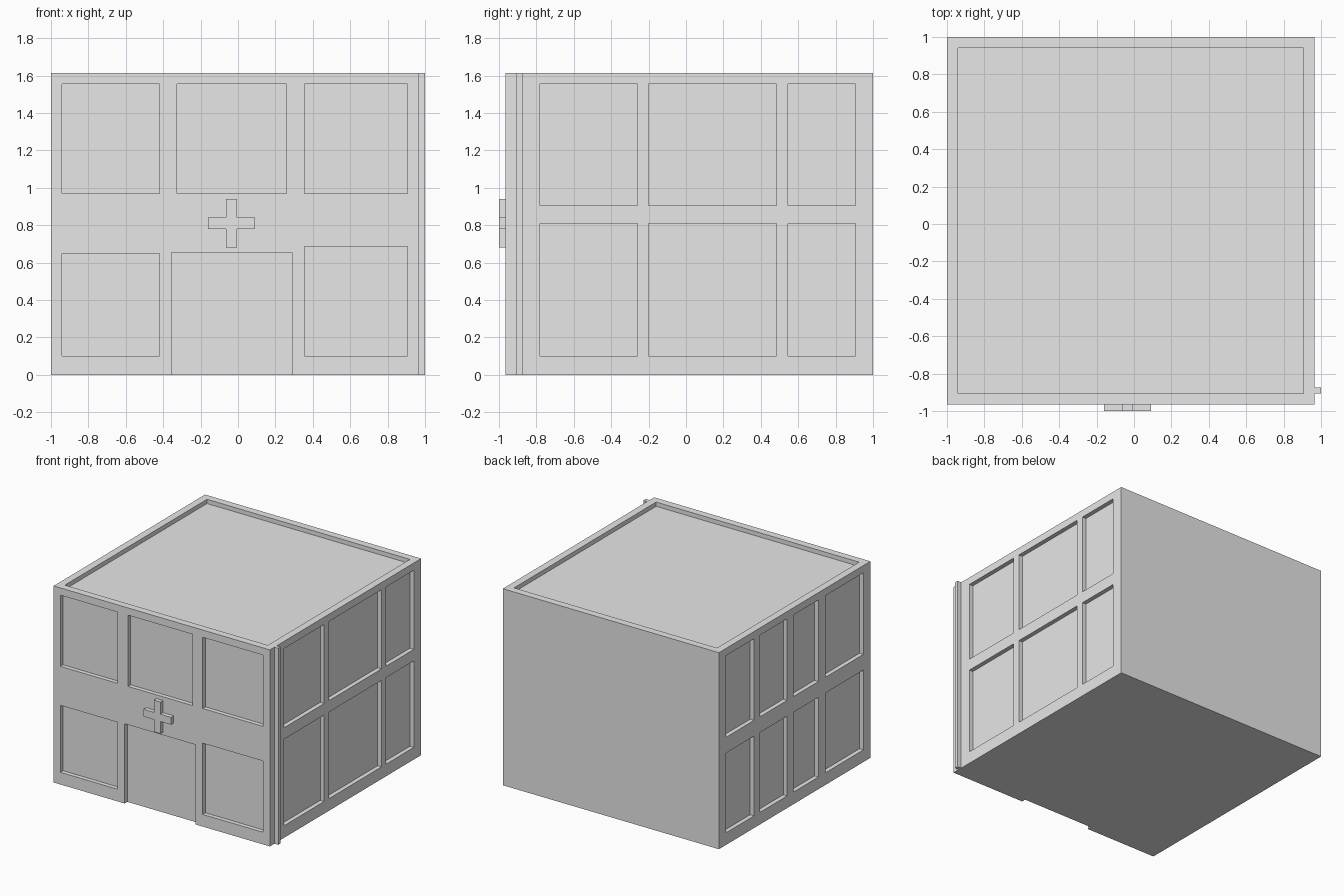
import bpy
import bmesh
from mathutils import Matrix, Vector

if "Cube" in bpy.data.objects:
    bpy.data.objects.remove(bpy.data.objects["Cube"], do_unlink=True)

GREY = (0.8, 0.8, 0.8, 1.0)
grey = bpy.data.materials.new("plain grey")
grey.use_nodes = True
grey.diffuse_color = GREY
grey.node_tree.nodes["Principled BSDF"].inputs["Base Color"].default_value = GREY

# Outer walls, recess depth and cutter overshoot
LEFT, RIGHT, FRONT, BACK, TOP = -1.0, 0.965, -0.965, 1.0, 1.615
DEPTH, OVER = 0.035, 0.1


def boxes(name, spans):
    """One object made of boxes, each given as x, y and z spans."""
    bm = bmesh.new()
    for span in spans:
        low, high = (Vector(c) for c in zip(*span))
        place = Matrix.Translation((low + high) / 2) @ Matrix.Diagonal((*(high - low), 1))
        bmesh.ops.create_cube(bm, size=1, matrix=place)
    mesh = bpy.data.meshes.new(name)
    bm.to_mesh(mesh)
    bm.free()
    mesh.materials.append(grey)
    obj = bpy.data.objects.new(name, mesh)
    bpy.context.collection.objects.link(obj)
    return obj


def cut(target, cutter):
    """Subtract the cutter from the target and discard it."""
    cutter.hide_render = True
    mod = target.modifiers.new("recesses", "BOOLEAN")
    mod.operation, mod.solver, mod.object = "DIFFERENCE", "EXACT", cutter
    bpy.context.view_layer.objects.active = target
    bpy.ops.object.modifier_apply(modifier=mod.name)
    bpy.data.objects.remove(cutter, do_unlink=True)


building = boxes("building", [((LEFT, RIGHT), (FRONT, BACK), (0, TOP))])

# Front windows and doorway
front_y = (FRONT - OVER, FRONT + DEPTH)
left_col, right_col = (-0.94, -0.42), (0.355, 0.905)
upper = (0.97, 1.555)
recesses = [
    (left_col, front_y, upper),
    ((-0.325, 0.26), front_y, upper),
    (right_col, front_y, upper),
    (left_col, front_y, (0.10, 0.65)),
    (right_col, front_y, (0.10, 0.685)),
    ((-0.355, 0.29), front_y, (-OVER, 0.655)),
]

# Side windows: three columns on +x, four on -x, two rows each
sides = [
    ((RIGHT - DEPTH, RIGHT + OVER),
     [(-0.78, -0.26), (-0.20, 0.485), (0.545, 0.905)],
     [(0.10, 0.81), (0.905, 1.555)]),
    ((LEFT - OVER, LEFT + DEPTH),
     [(-0.875, -0.38), (-0.29, 0.035), (0.115, 0.465), (0.545, 0.91)],
     [(0.10, 0.755), (0.885, 1.555)]),
]
for side_x, columns, rows in sides:
    recesses += [(side_x, col, row) for col in columns for row in rows]

# Sunken roof inside a parapet
recesses.append(((-0.94, 0.905), (-0.905, 0.94), (TOP - DEPTH, TOP + OVER)))
cut(building, boxes("recess_cutter", recesses))

# Raised cross above the doorway: one bar and two arms
cross_y = (-1.0, FRONT)
boxes("cross_sign", [
    ((-0.065, -0.005), cross_y, (0.68, 0.94)),
    ((-0.16, -0.065), cross_y, (0.78, 0.84)),
    ((-0.005, 0.09), cross_y, (0.78, 0.84)),
])

# Drainpipe strip near the front corner
boxes("drainpipe", [((RIGHT, 1.0), (-0.905, -0.875), (0, TOP))])
